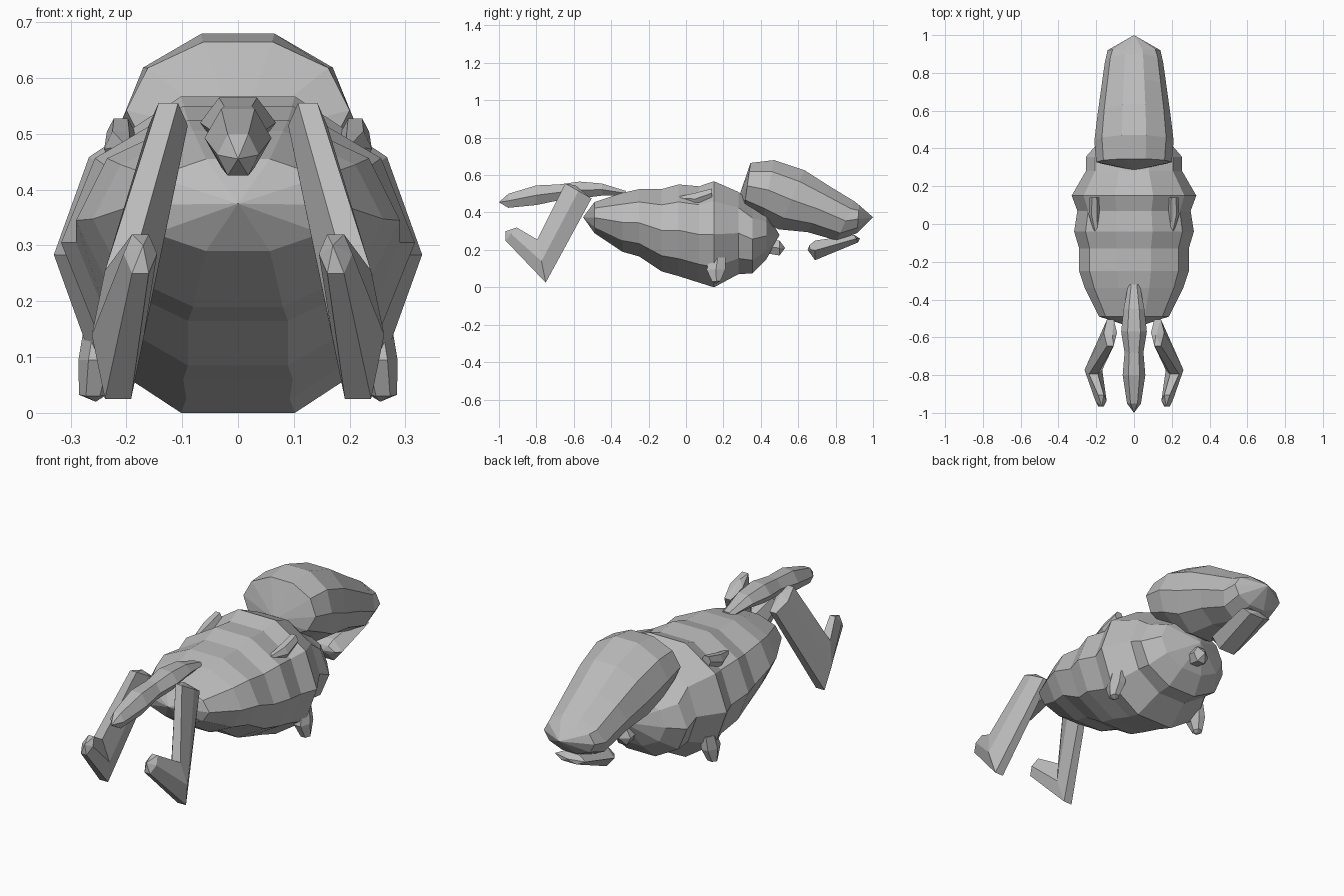
import bpy, bmesh, math
from mathutils import Vector

cube = bpy.data.objects.get("Cube")
if cube:
    bpy.data.objects.remove(cube, do_unlink=True)

GREY = (0.5, 0.5, 0.5, 1)
grey = bpy.data.materials.new("plain grey")
grey.use_nodes = True
grey.diffuse_color = GREY
grey.node_tree.nodes["Principled BSDF"].inputs["Base Color"].default_value = GREY


def loft(name, sides, rings, start=None, end=None, mirror=False):
    """Skin rings given as (x, half width, (top y, z), (bottom y, z)).
    Optional start and end points close the ends with a fan."""
    bm = bmesh.new()
    angles = [math.tau * k / sides for k in range(sides)]
    peak = max(math.sin(a) for a in angles)
    loops = []
    for x, w, top, bottom in rings:
        t, b = Vector((x, *top)), Vector((x, *bottom))
        mid, up = (t + b) / 2, (t - b) / 2
        loops.append([bm.verts.new(mid + up * (math.sin(a) / peak)
                                   + Vector((w * math.cos(a), 0, 0))) for a in angles])
    for low, high in zip(loops, loops[1:]):
        for k in range(sides):
            j = (k + 1) % sides
            bm.faces.new((low[k], low[j], high[j], high[k]))
    for loop, point in ((loops[0], start), (loops[-1], end)):
        if point:
            tip = bm.verts.new(point)
            for k in range(sides):
                bm.faces.new((loop[k], loop[(k + 1) % sides], tip))
        else:
            bm.faces.new(loop)
    bmesh.ops.recalc_face_normals(bm, faces=bm.faces)
    mesh = bpy.data.meshes.new(name)
    bm.to_mesh(mesh)
    bm.free()
    mesh.materials.append(grey)
    obj = bpy.data.objects.new(name, mesh)
    bpy.context.collection.objects.link(obj)
    if mirror:
        obj.modifiers.new("both sides", "MIRROR")
    return obj


def upright(y, bottom, top, w, x=0):
    return x, w, (y, top), (y, bottom)


# Ribbed body with a pointed front and a domed rear
loft("body", 10, [
    upright(-0.49, 0.29, 0.455, 0.185),
    upright(-0.34, 0.19, 0.505, 0.26),
    upright(-0.25, 0.165, 0.525, 0.29),
    upright(-0.13, 0.085, 0.525, 0.29),
    upright(-0.04, 0.06, 0.55, 0.317),
    upright(0.07, 0.025, 0.54, 0.30),
    upright(0.15, 0.0, 0.567, 0.33),
    upright(0.28, 0.07, 0.51, 0.255),
    upright(0.355, 0.075, 0.44, 0.255),
    upright(0.43, 0.15, 0.40, 0.19),
], start=(0, -0.55, 0.375), end=(0, 0.5, 0.28))

# Large rear lobe, its sections leaning forward
loft("rear_lobe", 10, [
    (0, 0.20, (0.345, 0.665), (0.31, 0.42)),
    (0, 0.21, (0.47, 0.68), (0.41, 0.36)),
    (0, 0.195, (0.634, 0.626), (0.495, 0.31)),
    (0, 0.175, (0.768, 0.54), (0.65, 0.295)),
    (0, 0.155, (0.90, 0.46), (0.806, 0.25)),
    (0, 0.14, (0.925, 0.44), (0.915, 0.29)),
], start=(0, 0.285, 0.49), end=(0, 1.0, 0.375))

# Long snout
loft("snout", 6, [
    upright(-0.32, 0.49, 0.515, 0.03),
    upright(-0.45, 0.49, 0.555, 0.055),
    upright(-0.57, 0.475, 0.565, 0.068),
    upright(-0.68, 0.465, 0.55, 0.05),
    upright(-0.80, 0.44, 0.545, 0.06),
    upright(-0.95, 0.425, 0.50, 0.037),
], end=(0, -1.0, 0.455))

# Bent front legs
loft("front_legs", 6, [
    (0.125, 0.035, (-0.645, 0.555), (-0.505, 0.475)),
    (0.215, 0.047, (-0.795, 0.255), (-0.75, 0.025)),
    (0.175, 0.03, (-0.905, 0.32), (-0.965, 0.25)),
], start=(0.115, -0.59, 0.545), end=(0.17, -0.965, 0.3), mirror=True)

# Side fins on the back
loft("side_fins", 6, [
    upright(-0.04, 0.47, 0.485, 0.012, 0.20),
    upright(0.05, 0.44, 0.505, 0.03, 0.21),
    upright(0.14, 0.48, 0.528, 0.025, 0.21),
], mirror=True)

# Stubby hind feet
loft("hind_feet", 6, [
    (0.24, 0.035, (0.13, 0.16), (0.21, 0.16)),
    (0.25, 0.036, (0.11, 0.095), (0.21, 0.095)),
    (0.26, 0.025, (0.14, 0.03), (0.185, 0.035)),
], end=(0.255, 0.16, 0.02), mirror=True)

# Small tail ball
loft("tail_ball", 6, [
    upright(0.44, 0.18, 0.255, 0.042),
    upright(0.50, 0.17, 0.25, 0.045),
], start=(0, 0.405, 0.22), end=(0, 0.53, 0.21))

# Detached slab under the rear lobe
loft("rear_slab", 6, [
    (0, 0.07, (0.66, 0.225), (0.665, 0.18)),
    (0, 0.09, (0.69, 0.25), (0.69, 0.145)),
    (0, 0.085, (0.90, 0.28), (0.92, 0.24)),
], start=(0, 0.65, 0.2), end=(0, 0.93, 0.26))
